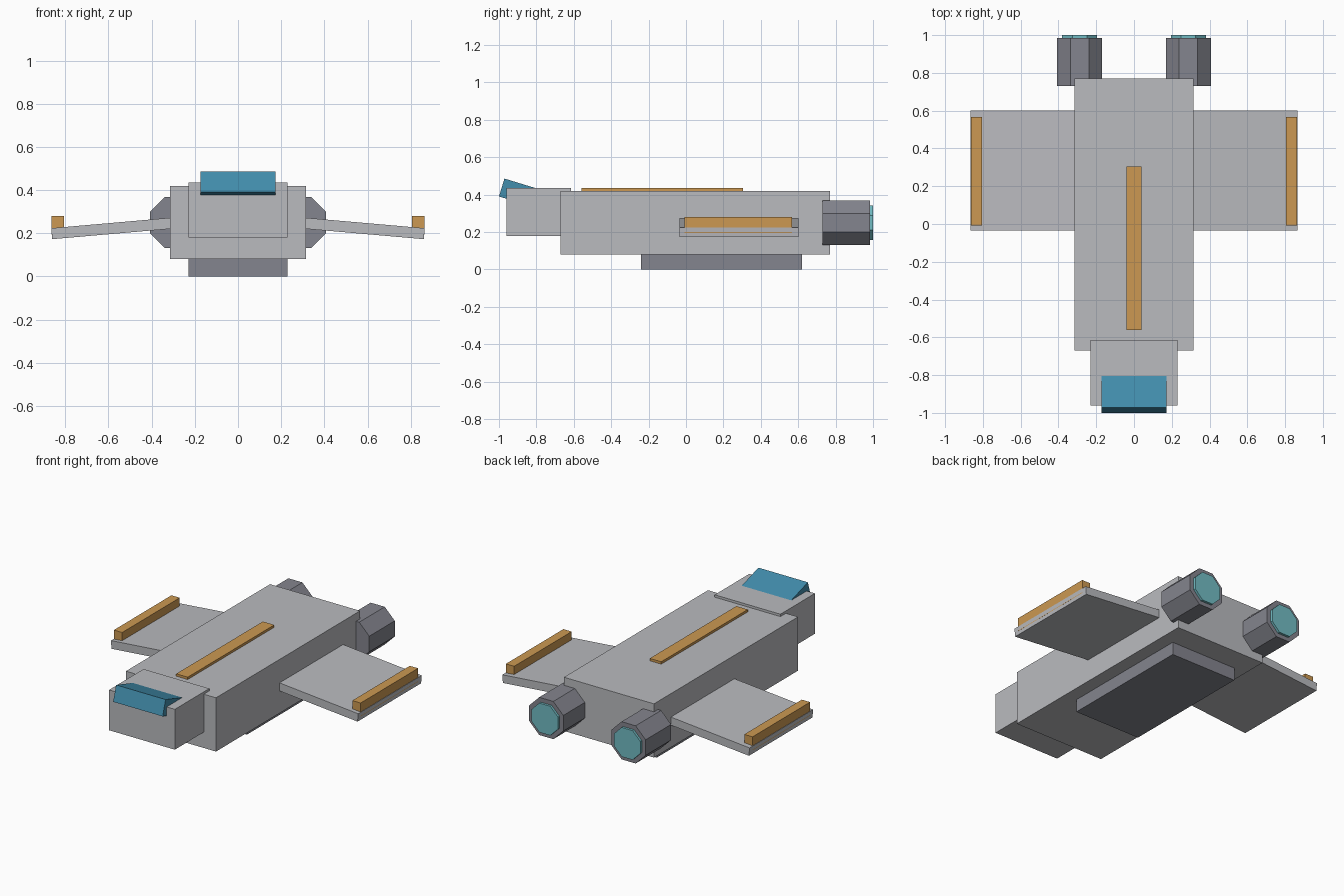
import bpy
from math import radians, pi

cube = bpy.data.objects.get("Cube")
if cube:
    bpy.data.objects.remove(cube, do_unlink=True)


def material(name, rgb):
    """Flat material from 0-255 display values, stored as linear."""
    def linear(v):
        v /= 255
        return v / 12.92 if v <= 0.04045 else ((v + 0.055) / 1.055) ** 2.4
    colour = [linear(v) for v in rgb] + [1]
    mat = bpy.data.materials.new(name)
    mat.use_nodes = True
    mat.diffuse_color = colour
    mat.node_tree.nodes["Principled BSDF"].inputs["Base Color"].default_value = colour
    return mat


HULL = material("hull light grey", (186, 187, 191))
DARK = material("engine grey", (132, 133, 142))
TRIM = material("trim orange", (204, 153, 82))
GLASS = material("glass blue", (66, 141, 172))
GLOW = material("exhaust teal", (114, 188, 196))


def finish(obj, name, mat):
    obj.name = obj.data.name = name
    obj.data.materials.append(mat)
    return obj


def box(name, mat, centre, size, rotation=(0, 0, 0)):
    bpy.ops.mesh.primitive_cube_add(size=1, location=centre, rotation=rotation)
    obj = bpy.context.object
    obj.scale = size
    return finish(obj, name, mat)


def span_box(name, mat, half_width, y, z):
    """Box centred on x, given its y and z ranges."""
    return box(name, mat, (0, sum(y) / 2, sum(z) / 2),
               (2 * half_width, y[1] - y[0], z[1] - z[0]))


def octagon(name, mat, x, z, radius, y):
    """Eight-sided drum along y with a flat on top."""
    bpy.ops.mesh.primitive_cylinder_add(vertices=8, radius=radius, depth=y[1] - y[0])
    obj = bpy.context.object
    obj.location = (x, sum(y) / 2, z)
    obj.rotation_euler = (pi / 2, pi / 8, 0)
    return finish(obj, name, mat)


# Fuselage
span_box("hull", HULL, 0.315, (-0.67, 0.77), (0.08, 0.42))
span_box("nose", HULL, 0.23, (-0.96, -0.615), (0.18, 0.435))
span_box("belly_pod", DARK, 0.23, (-0.24, 0.62), (0, 0.1))
span_box("spine_stripe", TRIM, 0.04, (-0.56, 0.305), (0.41, 0.435))

# Tilted windscreen sunk into the nose
box("windscreen", GLASS, (0, -0.861, 0.4), (0.346, 0.26, 0.1), (radians(-17), 0, 0))

# Drooping wings, tip rails and engines on both sides
for side, label in ((1, "left"), (-1, "right")):
    box(f"{label}_wing", HULL, (side * 0.579, 0.283, 0.223), (0.57, 0.635, 0.051),
        (0, side * radians(5), 0))
    box(f"{label}_wing_tip_rail", TRIM, (side * 0.834, 0.28, 0.238), (0.058, 0.575, 0.085))
    octagon(f"{label}_engine", DARK, side * 0.288, 0.25, 0.129, (0.73, 0.985))
    octagon(f"{label}_exhaust", GLOW, side * 0.288, 0.249, 0.1, (0.95, 1.0))
